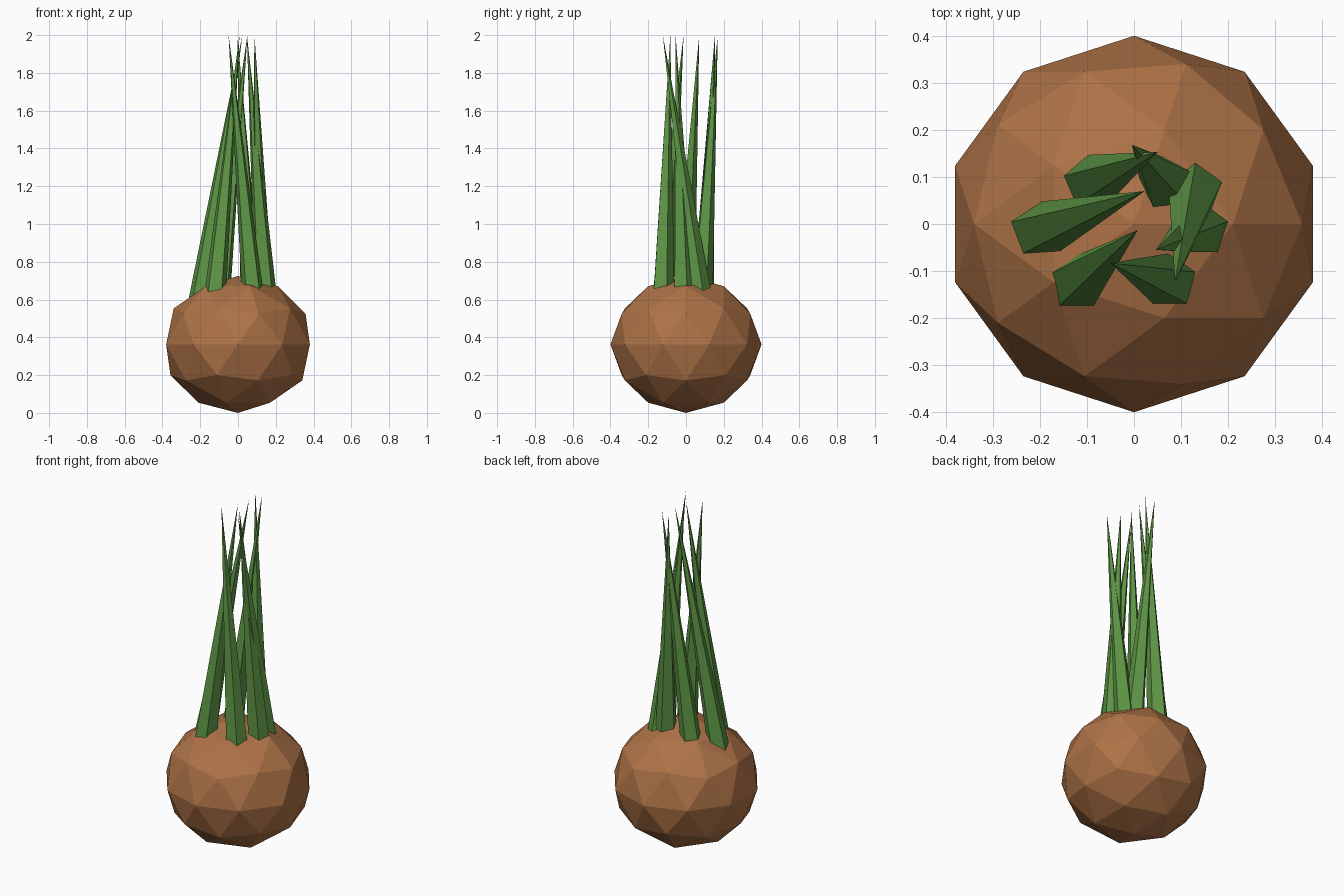
import bpy
import math
from mathutils import Vector

cube = bpy.data.objects.get("Cube")
if cube:
    bpy.data.objects.remove(cube, do_unlink=True)


def make_material(name, rgb):
    mat = bpy.data.materials.new(name)
    mat.use_nodes = True
    mat.diffuse_color = (*rgb, 1)
    mat.node_tree.nodes["Principled BSDF"].inputs["Base Color"].default_value = (*rgb, 1)
    return mat


brown = make_material("bulb brown", (0.42, 0.17, 0.062))
green = make_material("leaf green", (0.112, 0.305, 0.06))

# Bulb: slightly flattened faceted ball resting on the ground
BULB_RADIUS = 0.4
BULB_HALF_HEIGHT = 0.3625
bpy.ops.mesh.primitive_ico_sphere_add(subdivisions=2, radius=BULB_RADIUS,
                                      location=(0, 0, BULB_HALF_HEIGHT))
bulb = bpy.context.object
bulb.name = "bulb"
bulb.scale.z = BULB_HALF_HEIGHT / BULB_RADIUS
bpy.ops.object.transform_apply(location=False, rotation=False, scale=True)
bulb.data.materials.append(brown)

# Leaves: five-sided spikes whose bases are sunk into the bulb
TIP_Z, ROOT_Z, BASE_Z = 2.0, 0.645, 0.58
ROOT_RADIUS = 0.06


def add_leaf(number, root, tip, corner_angle):
    tip = Vector((*tip, TIP_Z))
    root = Vector((*root, ROOT_Z))
    stretch = (TIP_Z - BASE_Z) / (TIP_Z - ROOT_Z)
    base = tip + (root - tip) * stretch
    verts = [tip]
    for i in range(5):
        a = math.radians(corner_angle) + math.tau * i / 5
        verts.append(base + ROOT_RADIUS * stretch * Vector((math.cos(a), math.sin(a), 0)))
    faces = [(0, i + 1, (i + 1) % 5 + 1) for i in range(5)] + [(5, 4, 3, 2, 1)]
    mesh = bpy.data.meshes.new(f"leaf_{number}")
    mesh.from_pydata(verts, [], faces)
    mesh.materials.append(green)
    bpy.context.collection.objects.link(bpy.data.objects.new(f"leaf_{number}", mesh))


# Root position, tip position, direction of one base corner
leaves = [
    ((-0.095, 0.087), (0.05, 0.153), 166),
    ((-0.196, -0.012), (0.023, 0.07), 162),
    ((-0.12, -0.125), (0.008, -0.013), 232),
    ((0.077, -0.122), (-0.05, -0.083), 307),
    ((0.145, -0.011), (0.047, -0.055), 305),
    ((0.129, 0.073), (0.087, -0.123), 16),
    ((0.071, 0.083), (-0.004, 0.168), 314),
]
for number, (root, tip, angle) in enumerate(leaves, 1):
    add_leaf(number, root, tip, angle)
